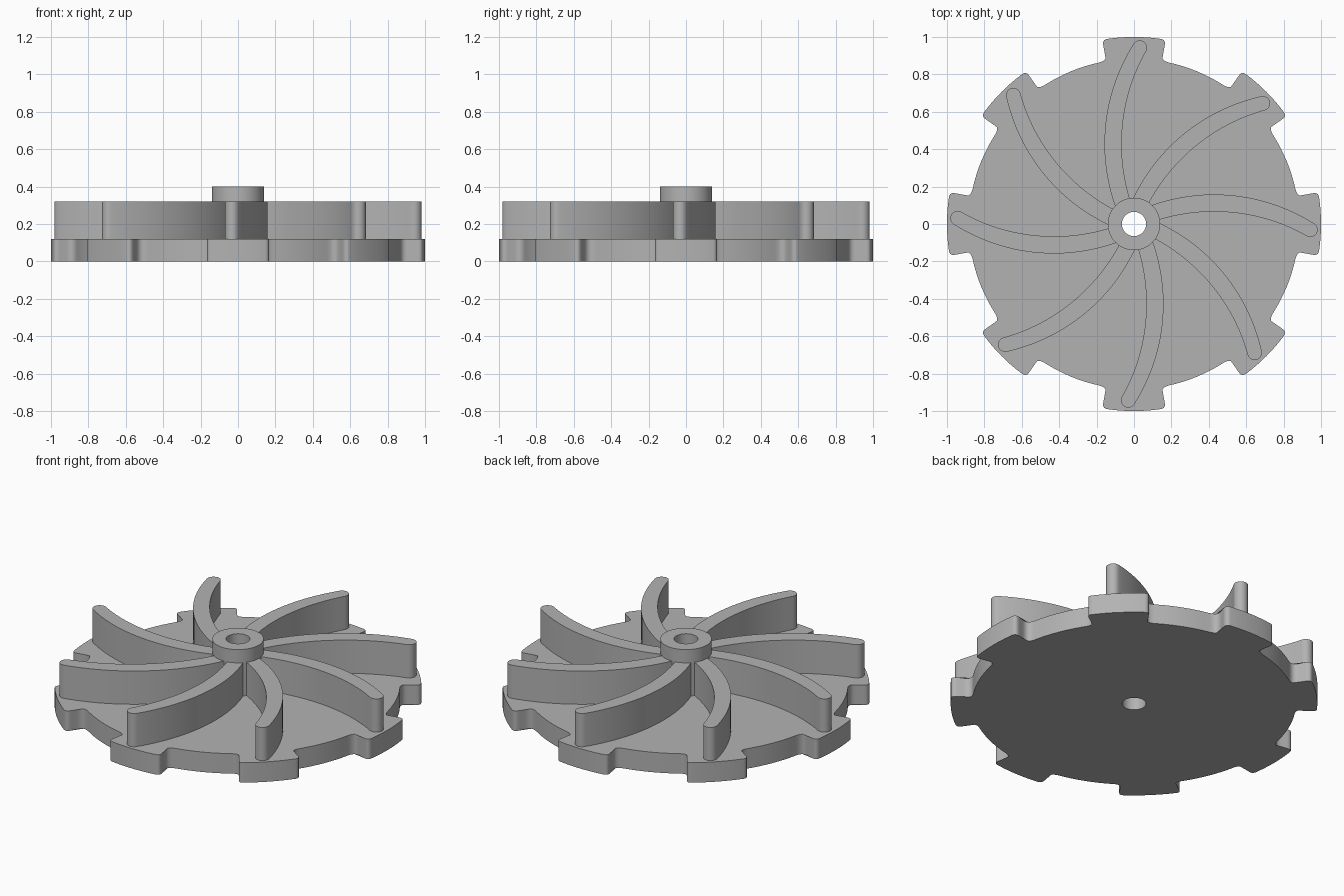
import bpy, bmesh, math

if "Cube" in bpy.data.objects:
    bpy.data.objects.remove(bpy.data.objects["Cube"])

grey = bpy.data.materials.new("plain grey")
grey.diffuse_color = (0.45, 0.45, 0.45, 1)
grey.use_nodes = True
grey.node_tree.nodes["Principled BSDF"].inputs["Base Color"].default_value = grey.diffuse_color


def finish(name, bm):
    bmesh.ops.recalc_face_normals(bm, faces=bm.faces)
    mesh = bpy.data.meshes.new(name)
    bm.to_mesh(mesh)
    bm.free()
    mesh.materials.append(grey)
    obj = bpy.data.objects.new(name, mesh)
    bpy.context.collection.objects.link(obj)
    bpy.ops.object.select_all(action='DESELECT')
    obj.select_set(True)
    bpy.context.view_layer.objects.active = obj
    bpy.ops.object.shade_smooth_by_angle(angle=math.radians(30))
    return obj


def ring_prism(name, outline, hole_radius, z0, z1):
    """Upright prism with a round hole, its outline given as (radius, angle)."""
    bm = bmesh.new()
    loops = []
    for z, hole in ((z0, False), (z1, False), (z1, True), (z0, True)):
        loops.append([bm.verts.new(((hole_radius if hole else r) * math.cos(a),
                                    (hole_radius if hole else r) * math.sin(a), z))
                      for r, a in outline])
    n = len(outline)
    for k in range(4):
        a, b = loops[k], loops[(k + 1) % 4]
        for i in range(n):
            j = (i + 1) % n
            bm.faces.new((a[i], a[j], b[j], b[i]))
    return finish(name, bm)


def corner(p, c, q, steps=6):
    """Rounded corner from p to q around c, in (radius, degrees)."""
    return [tuple((1 - t) ** 2 * p[i] + 2 * t * (1 - t) * c[i] + t * t * q[i] for i in (0, 1))
            for t in (s / steps for s in range(steps + 1))]


# Base disc with eight flared, rounded tabs
DISC = 0.883
side = [(1.0, 0), (1.0, 2.7), (1.0, 5.4)]
side += corner((1.0, 8.2), (1.0, 10.0), (0.965, 9.7))
side += corner((0.93, 9.3), (DISC, 8.9), (DISC, 12.3))
side += [(DISC, a) for a in (14.8, 17.4, 20.0, 22.5)]
tab = [(r, -a) for r, a in reversed(side[1:])] + side[:-1]
outline = [(r, math.radians(a + 45 * k)) for k in range(8) for r, a in tab]
ring_prism("base_disc", outline, 0.065, 0, 0.12)

# Hub collar
ring_prism("hub", [(0.14, math.tau * i / 64) for i in range(64)], 0.065, 0.12, 0.40)

# Curved vanes: a circular arc with slight taper and a round tip
CX, CY, R = 0.428, -0.888, 1.0
a0, a1 = math.acos((0.09 - CX) / R), math.acos((0.943 - CX) / R)
left, right = [], []
for i in range(25):
    a = a0 + (a1 - a0) * i / 24
    x = CX + R * math.cos(a)
    half = 0.046 - 0.007 * ((x - 0.43) / 0.51) ** 2
    for side_pts, s in ((left, 1), (right, -1)):
        side_pts.append((CX + (R + s * half) * math.cos(a), CY + (R + s * half) * math.sin(a)))
tip = (CX + R * math.cos(a1), CY + R * math.sin(a1))
cap = [(tip[0] + 0.039 * math.cos(a1 - math.pi * i / 12),
        tip[1] + 0.039 * math.sin(a1 - math.pi * i / 12)) for i in range(1, 12)]
profile = left + cap + right[::-1]

for k in range(8):
    c, s = math.cos(k * math.pi / 4), math.sin(k * math.pi / 4)
    bm = bmesh.new()
    face = bm.faces.new([bm.verts.new((x * c - y * s, x * s + y * c, 0.12)) for x, y in profile])
    new = bmesh.ops.extrude_face_region(bm, geom=[face])["geom"]
    bmesh.ops.translate(bm, vec=(0, 0, 0.20),
                        verts=[v for v in new if isinstance(v, bmesh.types.BMVert)])
    finish(f"vane_{k + 1}", bm)
